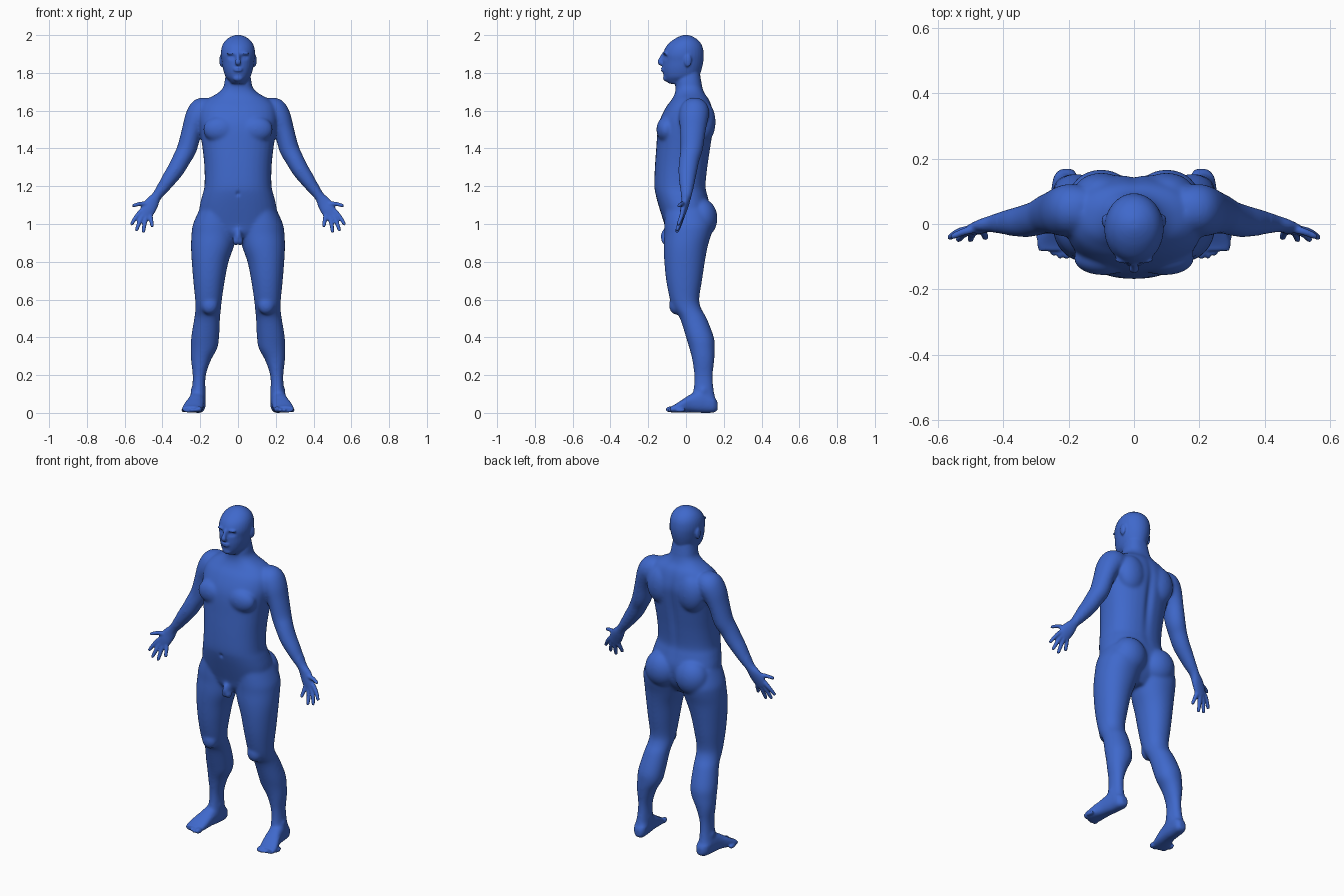
import bpy, bmesh, math
from mathutils import Vector, Matrix

bm = bmesh.new()


def spline(rows, steps=4):
    """Catmull-Rom interpolation of a short list of section rows."""
    out = []
    for i in range(len(rows) - 1):
        p0, p1 = rows[max(i - 1, 0)], rows[i]
        p2, p3 = rows[i + 1], rows[min(i + 2, len(rows) - 1)]
        for k in range(steps):
            t = k / steps
            out.append([0.5 * (2 * b + (c - a) * t + (2 * a - 5 * b + 4 * c - d) * t * t
                               + (3 * b - a - 3 * c + d) * t ** 3)
                        for a, b, c, d in zip(p0, p1, p2, p3)])
    return out + [list(rows[-1])]


def skin(sections, power=2.0, n=32, sides=(1,)):
    """Skin closed superellipse sections given as (centre, u, v) vectors."""
    for s in sides:
        rings = []
        for c, u, v in sections:
            ring = []
            for k in range(n):
                a = 2 * math.pi * k / n
                ca, sa = math.cos(a), math.sin(a)
                p = c + u * math.copysign(abs(ca) ** (2 / power), ca) \
                      + v * math.copysign(abs(sa) ** (2 / power), sa)
                ring.append(bm.verts.new((p.x * s, p.y, p.z)))
            rings.append(ring)
        for a, b in zip(rings, rings[1:]):
            for k in range(n):
                bm.faces.new((a[k], a[(k + 1) % n], b[(k + 1) % n], b[k]))
        bm.faces.new(rings[0])
        bm.faces.new(rings[-1])


def upright(rows, power=2.0, sides=(1,)):
    """Rows: z, x min, x max, y front, y back."""
    skin([(Vector(((a + b) / 2, (f + k) / 2, z)), Vector(((b - a) / 2, 0, 0)),
           Vector((0, (k - f) / 2, 0))) for z, a, b, f, k in spline(rows)], power, sides=sides)


def limb(rows, sides=(1, -1)):
    """Rows: x, y, z, in-plane radius, depth radius; sections follow the path."""
    rows = spline(rows)
    pts = [Vector(r[:3]) for r in rows]
    secs = []
    for i, r in enumerate(rows):
        t = (pts[min(i + 1, len(pts) - 1)] - pts[max(i - 1, 0)]).normalized()
        u = Vector((0, 1, 0)).cross(t).normalized()
        secs.append((pts[i], u * r[3], t.cross(u) * r[4]))
    skin(secs, n=20, sides=sides)


def blob(c, r, sides=(1, -1)):
    for s in sides:
        m = Matrix.Translation((c[0] * s, c[1], c[2])) @ Matrix.Diagonal((*r, 1))
        bmesh.ops.create_uvsphere(bm, u_segments=24, v_segments=16, radius=1, matrix=m)


def centred(rows):
    return [(z, -w, w, f, b) for z, w, f, b in rows]


# Torso and neck
upright(centred([(.90, .06, -.06, .06), (.95, .15, -.10, .10), (1.0, .20, -.115, .12),
                 (1.08, .205, -.14, .13), (1.15, .19, -.16, .115), (1.2, .178, -.168, .105),
                 (1.3, .178, -.165, .115), (1.4, .188, -.158, .13), (1.5, .203, -.15, .145),
                 (1.56, .21, -.135, .15), (1.62, .20, -.105, .138), (1.66, .165, -.075, .122),
                 (1.69, .112, -.06, .10), (1.72, .08, -.055, .088), (1.76, .07, -.055, .08),
                 (1.82, .06, -.05, .07)]), 2.3)
blob((.095, -.105, 1.50), (.09, .052, .07))      # chest
blob((.10, .095, 1.54), (.085, .062, .11))       # shoulder blades
blob((.10, .082, 1.03), (.10, .085, .105))       # buttocks
blob((0, -.105, .935), (.022, .03, .045), (1,))  # groin
blob((.012, -.105, .91), (.018, .025, .024))

# Head
upright(centred([(1.742, .04, -.085, .05), (1.757, .048, -.108, .06), (1.78, .066, -.118, .07),
                 (1.82, .079, -.124, .083), (1.86, .086, -.123, .092), (1.90, .091, -.122, .094),
                 (1.94, .085, -.105, .087), (1.97, .068, -.075, .068), (1.99, .042, -.042, .04),
                 (2.0, .015, -.015, .015)]))
limb([(0, -.118, 1.90, .010, .01), (0, -.131, 1.875, .011, .012),
      (0, -.138, 1.856, .016, .013), (0, -.125, 1.845, .012, .01)], (1,))   # nose
blob((0, -.12, 1.818), (.026, .015, .013), (1,))                            # lips
blob((0, -.104, 1.772), (.028, .018, .018), (1,))                           # chin
blob((.03, -.108, 1.903), (.03, .014, .009))                                # brows
blob((.088, .01, 1.865), (.011, .02, .034))                                 # ears

# Legs
upright([(1.08, .03, .203, -.11, .12), (1.0, .01, .238, -.115, .14), (.95, .008, .246, -.115, .135),
         (.88, .022, .249, -.118, .115), (.8, .05, .245, -.115, .10), (.7, .07, .237, -.105, .085),
         (.6, .085, .227, -.085, .07), (.55, .09, .226, -.065, .082), (.5, .095, .232, -.032, .11),
         (.4, .10, .248, 0, .148), (.34, .11, .25, .018, .153), (.28, .143, .249, .033, .15),
         (.2, .17, .24, .043, .142), (.13, .173, .243, .04, .146), (.08, .172, .25, .03, .155),
         (.05, .175, .25, .03, .16)], 2.1, (1, -1))
blob((.15, -.055, .57), (.045, .035, .05))       # kneecaps
for x in (.18, .24):
    blob((x, .09, .115), (.012, .022, .022))     # ankle bones

# Feet: y, centre x, half width, z bottom, z top
foot = [(.168, .206, .018, .015, .055), (.145, .209, .036, .002, .09), (.09, .214, .041, 0, .12),
        (.03, .222, .044, .003, .102), (-.02, .234, .051, .002, .07), (-.06, .243, .053, .001, .044),
        (-.082, .246, .045, .003, .034)]
skin([(Vector((x, y, (a + b) / 2)), Vector((w, 0, 0)), Vector((0, 0, (b - a) / 2)))
      for y, x, w, a, b in spline(foot)], 2.5, sides=(1, -1))
for i in range(5):                               # toes
    r = .016 if i == 0 else .0115
    blob((.206 + .0205 * i, -.08 + .004 * i * (i - 1), r + .003), (r, .028, r))

# Arms, from shoulder to wrist and palm
limb([(.14, .045, 1.625, .05, .06), (.185, .045, 1.60, .073, .078), (.217, .04, 1.56, .066, .078),
      (.245, .036, 1.49, .054, .068), (.27, .03, 1.4, .053, .06), (.298, .018, 1.345, .049, .054),
      (.328, .01, 1.29, .046, .051), (.363, .006, 1.24, .041, .045), (.398, .004, 1.19, .033, .037),
      (.43, .001, 1.147, .027, .027), (.455, -.004, 1.112, .037, .022),
      (.478, -.013, 1.075, .040, .018), (.495, -.02, 1.042, .034, .013)])

# Fingers and thumb: base, tip
for base, tip in (((.513, -.018, 1.066), (.567, -.042, .995)), ((.502, -.02, 1.05), (.54, -.05, .962)),
                  ((.486, -.02, 1.04), (.502, -.05, .953)), ((.466, -.018, 1.045), (.453, -.044, .984)),
                  ((.47, -.012, 1.105), (.561, -.04, 1.097))):
    a, b = Vector(base), Vector(tip)
    mid = a.lerp(b, .5) + Vector((0, .004, .006))
    limb([(*a, .014, .013), (*mid, .0115, .0115), (*a.lerp(b, .9), .0095, .0095), (*b, .006, .006)])

# Fuse the parts into one continuous surface
mesh = bpy.data.meshes.new("body")
bm.to_mesh(mesh)
bm.free()
body = bpy.data.objects.new("body", mesh)
bpy.context.collection.objects.link(body)
bpy.context.view_layer.objects.active = body
body.select_set(True)
fuse = body.modifiers.new("fuse", 'REMESH')
fuse.mode, fuse.voxel_size = 'VOXEL', .0058
bpy.ops.object.modifier_apply(modifier=fuse.name)


def push(c, r, move):
    """Soft dent or bulge with a gaussian falloff, mirrored in x."""
    for v in body.data.vertices:
        d = [(abs(v.co.x) - c[0]) / r[0], (v.co.y - c[1]) / r[1], (v.co.z - c[2]) / r[2]]
        q = sum(k * k for k in d)
        if q < 6:
            v.co.y += move * math.exp(-q)


# Smooth the large forms; keep hands, feet and face crisp
soft = body.vertex_groups.new(name="soft")
soft.add([v.index for v in body.data.vertices
          if v.co.z < 1.74 and abs(v.co.x) < .42 and v.co.z > .07], 1, 'REPLACE')
for name, group, count in (("soften", "soft", 28), ("finish", "", 3)):
    mod = body.modifiers.new(name, 'SMOOTH')
    mod.factor, mod.iterations, mod.vertex_group = .5, count, group
    bpy.ops.object.modifier_apply(modifier=name)

push((.034, -.115, 1.884), (.019, .03, .012), .013)   # eye sockets
push((.034, -.105, 1.882), (.010, .03, .006), -.005)  # eyelids
push((0, -.135, 1.818), (.022, .03, .003), .005)      # mouth line
push((0, -.165, 1.16), (.010, .03, .012), .008)       # navel
push((0, .14, 1.40), (.022, .06, .20), -.012)         # spine groove

bpy.ops.object.shade_smooth()
blue = bpy.data.materials.new("blue")
blue.diffuse_color = (.05, .14, .60, 1)
body.data.materials.clear()
body.data.materials.append(blue)
